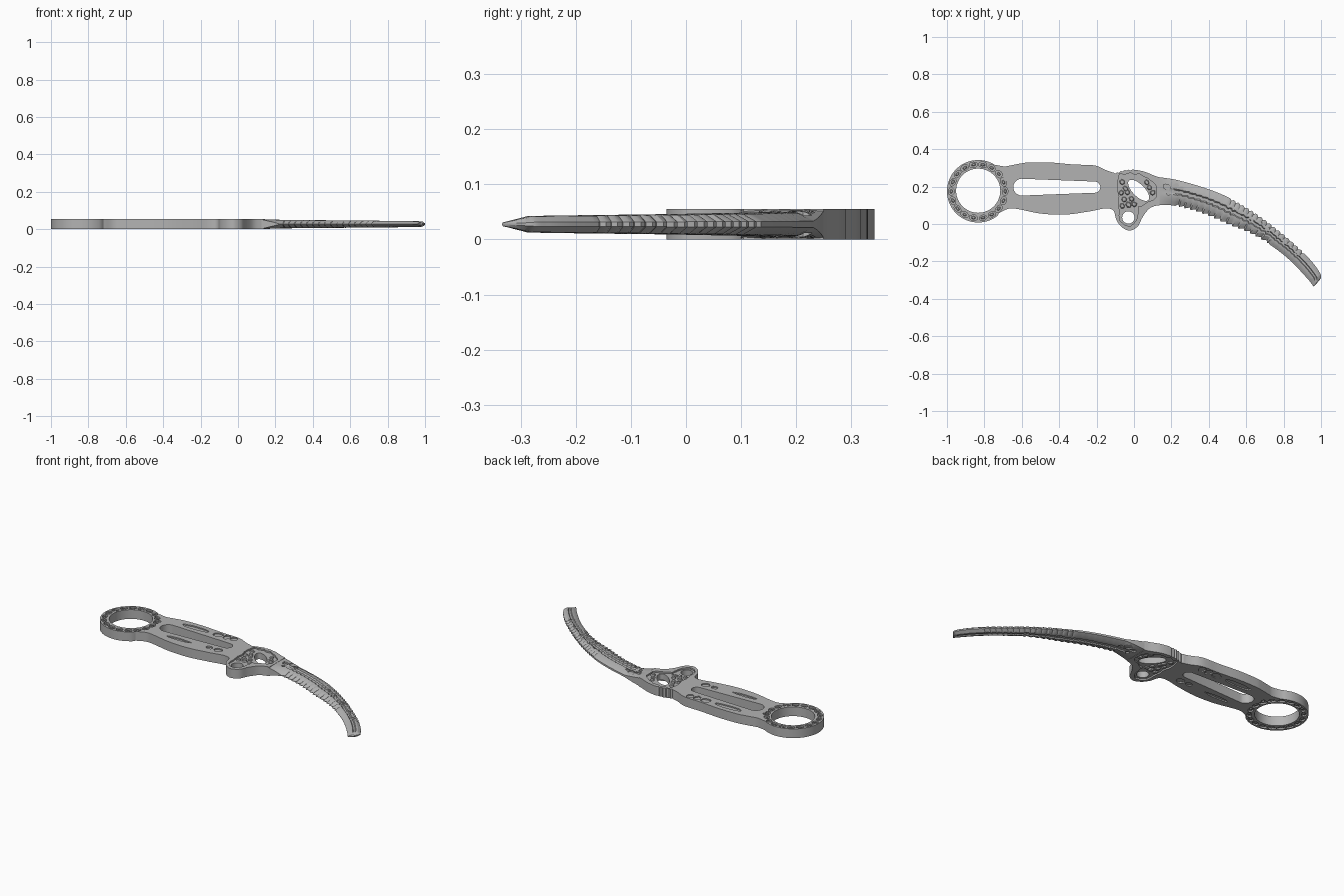
import bpy, bmesh, math, random
from math import cos, sin, pi, radians
from mathutils import Vector

random.seed(4)
if "Cube" in bpy.data.objects:
    bpy.data.objects.remove(bpy.data.objects["Cube"])

THICK = 0.055
MID = THICK / 2
FLOOR = THICK - 0.009

steel = bpy.data.materials.new("brushed grey steel")
steel.use_nodes = True
steel.diffuse_color = (0.45, 0.45, 0.45, 1)
steel.node_tree.nodes["Principled BSDF"].inputs["Base Color"].default_value = (0.45, 0.45, 0.45, 1)


def spline(pts, steps):
    """Smooth open curve through the points."""
    p = [Vector(q) for q in pts]
    p = [2 * p[0] - p[1]] + p + [2 * p[-1] - p[-2]]
    out = []
    for i in range(1, len(p) - 2):
        a, b, c, d = p[i - 1:i + 3]
        for k in range(steps):
            t = k / steps
            out.append(0.5 * (2 * b + (c - a) * t + (2 * a - 5 * b + 4 * c - d) * t * t
                              + (3 * b - a - 3 * c + d) * t ** 3))
    return out + [p[-2]]


def ellipse(x, y, rx, ry, turn=0, n=40, rough=0):
    out = []
    for i in range(n):
        a = 2 * pi * i / n
        r = 1 + random.uniform(-rough, rough)
        u, v = rx * r * cos(a), ry * r * sin(a)
        out.append(Vector((x + u * cos(turn) - v * sin(turn), y + u * sin(turn) + v * cos(turn))))
    return out


def prism(bm, pts, z0, z1, shrink=1.0):
    """Closed prism, its z1 end scaled about its own middle."""
    mid = sum(pts, Vector((0, 0))) / len(pts)
    low = [bm.verts.new((p.x, p.y, z0)) for p in pts]
    top = [bm.verts.new((*(mid + (p - mid) * shrink), z1)) for p in pts]
    bm.faces.new(low[::-1])
    bm.faces.new(top)
    for i in range(len(pts)):
        j = (i + 1) % len(pts)
        bm.faces.new((low[i], low[j], top[j], top[i]))


def both_sides(bm, pts, z0, z1, shrink=1.0):
    prism(bm, pts, z0, z1, shrink)
    prism(bm, pts, THICK - z0, THICK - z1, shrink)


def finish(bm, name):
    bmesh.ops.recalc_face_normals(bm, faces=bm.faces)
    mesh = bpy.data.meshes.new(name)
    bm.to_mesh(mesh)
    bm.free()
    mesh.materials.append(steel)
    ob = bpy.data.objects.new(name, mesh)
    bpy.context.collection.objects.link(ob)
    return ob


def cut(ob, bm):
    """Subtract the prisms in bm from ob."""
    tool = finish(bm, "cutter")
    tool.hide_render = True
    mod = ob.modifiers.new("cut", 'BOOLEAN')
    mod.operation, mod.solver, mod.object = 'DIFFERENCE', 'EXACT', tool
    mod.use_self = True
    graph = bpy.context.evaluated_depsgraph_get()
    mesh = bpy.data.meshes.new_from_object(ob.evaluated_get(graph))
    ob.modifiers.clear()
    ob.data = mesh
    bpy.data.objects.remove(tool)


def smooth(ob, angle):
    bpy.ops.object.select_all(action='DESELECT')
    ob.select_set(True)
    bpy.context.view_layer.objects.active = ob
    bpy.ops.object.shade_smooth_by_angle(angle=radians(angle))


def inside(p, poly):
    hit = False
    for a, b in zip(poly, poly[1:] + poly[:1]):
        if (a.y > p.y) != (b.y > p.y) and p.x < a.x + (b.x - a.x) * (p.y - a.y) / (b.y - a.y):
            hit = not hit
    return hit


# Handle outline: finger ring, lower edge with guard lobe, upper edge
RX, RY, RO = -0.833, 0.175, 0.167
ring = [Vector((RX + RO * cos(radians(a)), RY + RO * sin(radians(a)))) for a in range(58, 312, 5)]
lower = spline([(-.72, .06), (-.665, .083), (-.61, .078), (-.5, .056), (-.37, .05), (-.24, .067),
                (-.155, .083), (-.11, .072), (-.095, .024), (-.067, -.015), (-.024, -.035),
                (.02, -.013), (.045, .035), (.083, .083), (.136, .104)], 5)
upper = spline([(.136, .25), (.11, .258), (.055, .28), (0, .29), (-.05, .289), (-.1, .275), (-.145, .286),
                (-.21, .313), (-.32, .318), (-.45, .329), (-.56, .329), (-.61, .323), (-.69, .307)], 5)
# Thumb grip notches
for i, p in enumerate(upper):
    if -0.11 < p.x < -0.02 and i % 2:
        p.y -= 0.006
bm = bmesh.new()
prism(bm, ring + lower + upper, 0, THICK)
handle = finish(bm, "handle")

# Through holes: ring, slot, slanted oval, lobe hole
slot = []
for x, r, start in ((-.6, .045, 90), (-.21, .03, -90)):
    slot += [Vector((x + r * cos(radians(start + a)), .197 + r * sin(radians(start + a))))
             for a in range(0, 181, 15)]
oval = ellipse(.025, .18, .073, .032, radians(-45))
lobe = ellipse(-.03, .035, .033, .033)
bm = bmesh.new()
for hole in (ellipse(RX, RY + .003, .118, .118, n=56), slot, oval, lobe):
    prism(bm, hole, -.1, .2)
cut(handle, bm)

# Engraved pockets: ring cells, handle bars and pits, guard recess
bm = bmesh.new()
for i in range(18):
    a = 2 * pi * i / 18
    both_sides(bm, ellipse(RX + .144 * cos(a), RY + .144 * sin(a), .015, .022, a, 9, .12), FLOOR, .1)
for x, y, rx, ry in ((-.475, .283, .088, .017), (-.475, .113, .08, .011), (-.33, .283, .028, .022),
                     (-.275, .285, .02, .025), (-.228, .285, .02, .022), (-.275, .122, .02, .015),
                     (-.215, .122, .024, .02), (-.69, .24, .012, .01), (-.695, .13, .01, .012)):
    both_sides(bm, ellipse(x, y, rx, ry, 0, 16, .12), FLOOR + .002, .1)
recess = [p + Vector((random.uniform(-.006, .006), random.uniform(-.006, .006))) for p in
          spline([(-.08, .265), (0, .27), (.07, .25), (.115, .2), (.115, .135), (.06, .11), (.02, .08),
                  (.015, .02), (-.03, -.015), (-.07, .02), (-.08, .09), (-.085, .18), (-.08, .265)], 3)[:-1]]
both_sides(bm, recess, FLOOR, .1)
cut(handle, bm)
smooth(handle, 25)

# Faceted scales filling the guard recess, with raised rims on its holes
bm = bmesh.new()
step = .034
for row in range(10):
    for col in range(8):
        p = Vector((-.1 + step * (col + row % 2 / 2), -.02 + row * step * .9))
        p += Vector((random.uniform(-.006, .006), random.uniform(-.006, .006)))
        near = ellipse(p.x, p.y, .017, .015, random.random() * pi, 6, .2)
        if all(inside(q, recess) and not inside(q, oval) and not inside(q, lobe) for q in near):
            both_sides(bm, near, FLOOR - .002, THICK - random.uniform(0, .004), .65)
# Small studs on the finger ring
for i in range(18):
    a = 2 * pi * i / 18
    both_sides(bm, ellipse(RX + .144 * cos(a), RY + .144 * sin(a), .009, .014, a, 6, .15),
               FLOOR - .002, THICK - .003, .6)
finish(bm, "guard_and_ring_scales")

# Curved blade lofted between spine and cutting edge
spine = spline([(.12, .252), (.217, .238), (.32, .211), (.404, .184), (.484, .152), (.564, .11),
                (.644, .061), (.725, .003), (.805, -.061), (.885, -.131), (.95, -.2),
                (.987, -.25), (1, -.286), (.966, -.33)], 10)
edge = spline([(.12, .1), (.2, .1), (.27, .083), (.35, .06), (.43, .028), (.51, -.008), (.59, -.038),
               (.665, -.075), (.74, -.12), (.81, -.173), (.865, -.225), (.91, -.273),
               (.94, -.307), (.96, -.334)], 10)
# Section across the blade: position, share of full thickness
section = ((0, .05), (.14, .42), (.3, .82), (.42, .88), (.47, .62), (.6, .6), (.65, .88),
           (.8, .8), (1, .22))
last = len(spine) - 1
bm = bmesh.new()
rows = []
for i, (s, e) in enumerate(zip(spine, edge)):
    t = i / last
    across = (s - e).normalized()
    if .1 < t < .6:
        e = e + across * .004 * (i % 4)
    if .34 < t < .72 and i % 3 == 0:
        s = s - across * .008
    blend = min(1, t / .1)
    fuller = blend if t < .9 else max(0, (.96 - t) / .06)
    half = .0268 - .011 * t
    if t > .9:
        half *= 1 - .75 * (t - .9) / .1
    up, down = [], []
    for v, share in section:
        if .45 < v < .62:
            share = .88 + (share - .88) * fuller
        h = half * (1 + (share - 1) * blend)
        p = e.lerp(s, v)
        up.append(bm.verts.new((p.x, p.y, MID + h)))
        down.append(bm.verts.new((p.x, p.y, MID - h)))
    rows.append(up + down[::-1])
for a, b in zip(rows, rows[1:]):
    for k in range(len(a)):
        m = (k + 1) % len(a)
        bm.faces.new((a[k], a[m], b[m], b[k]))
bm.faces.new(rows[0][::-1])
bm.faces.new(rows[-1])
blade = finish(bm, "blade")

# Worn pits near the blade root and along the fuller
bm = bmesh.new()
for x, y, r in ((.175, .2, .014), (.215, .212, .018), (.25, .19, .011), (.185, .165, .01)):
    both_sides(bm, ellipse(x, y, r * 1.3, r, -.3, 9, .25), THICK - .012, .1)
for i in (52, 60, 71, 83, 92):
    p = edge[i].lerp(spine[i], .66)
    turn = math.atan2(*(spine[i + 1] - spine[i]).yx)
    both_sides(bm, ellipse(p.x, p.y, .018, .006, turn, 9, .25), MID + .012, .1)
cut(blade, bm)
smooth(blade, 25)
